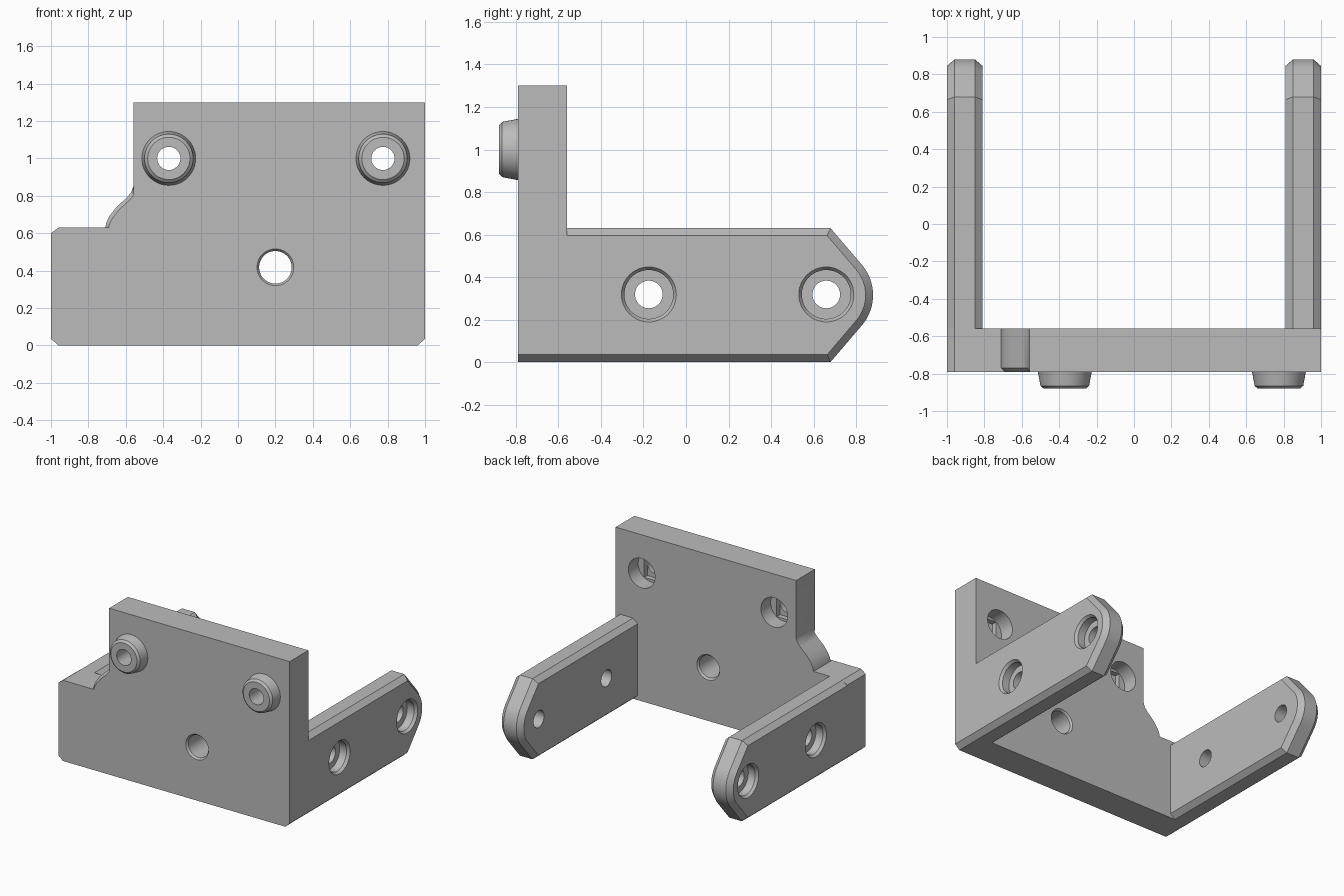
import bpy, bmesh
from math import cos, sin, pi, radians

cube = bpy.data.objects.get("Cube")
if cube:
    bpy.data.objects.remove(cube)

grey = bpy.data.materials.new("mid_grey")
grey.use_nodes = True
grey.diffuse_color = (0.5, 0.5, 0.5, 1)
grey.node_tree.nodes["Principled BSDF"].inputs["Base Color"].default_value = (0.5, 0.5, 0.5, 1)


def loft(name, rings, closed=False):
    """Skin matching rings; cap the ends, or join them into a loop."""
    bm = bmesh.new()
    loops = [[bm.verts.new(p) for p in ring] for ring in rings]
    count = len(loops[0])
    pairs = list(zip(loops, loops[1:]))
    if closed:
        pairs.append((loops[-1], loops[0]))
    else:
        bm.faces.new(loops[0])
        bm.faces.new(loops[-1])
    for a, b in pairs:
        for i in range(count):
            j = (i + 1) % count
            bm.faces.new((a[i], a[j], b[j], b[i]))
    bmesh.ops.recalc_face_normals(bm, faces=bm.faces)
    mesh = bpy.data.meshes.new(name)
    bm.to_mesh(mesh)
    bm.free()
    mesh.materials.append(grey)
    obj = bpy.data.objects.new(name, mesh)
    bpy.context.collection.objects.link(obj)
    return obj


def revolve(name, axis, u, z, profile, closed=False, sides=48):
    """Turn (radius, position) pairs about an x or y axis through (u, z)."""
    rings = []
    for r, pos in profile:
        ring = []
        for i in range(sides):
            a = 2 * pi * i / sides
            p, q = u + r * cos(a), z + r * sin(a)
            ring.append((pos, p, q) if axis == "X" else (p, pos, q))
        rings.append(ring)
    return loft(name, rings, closed)


def box(name, x0, x1, y0, y1, z0, z1):
    return loft(name, [[(x0, y, z0), (x1, y, z0), (x1, y, z1), (x0, y, z1)] for y in (y0, y1)])


def select(obj):
    bpy.ops.object.select_all(action="DESELECT")
    obj.select_set(True)
    bpy.context.view_layer.objects.active = obj


def cut(obj, cutter):
    cutter.hide_render = True
    select(obj)
    mod = obj.modifiers.new("cut", "BOOLEAN")
    mod.operation = "DIFFERENCE"
    mod.solver = "EXACT"
    mod.object = cutter
    bpy.ops.object.modifier_apply(modifier=mod.name)
    bpy.data.objects.remove(cutter)


def finish(obj):
    select(obj)
    bpy.ops.object.shade_smooth_by_angle(angle=radians(28))


FRONT, BACK = -0.79, -0.56

# Upright plate with a curved step on its right side
curve = [(-0.56, 0.85), (-0.57, 0.82), (-0.595, 0.79), (-0.65, 0.74),
         (-0.685, 0.695), (-0.703, 0.66), (-0.71, 0.63)]
inset = [(-0.56, 0.825)] + [(x + 0.014, z - 0.014) for x, z in curve[1:-1]] + [(-0.69, 0.63)]


def plate_ring(step, y):
    outline = [(-1, 0.6), (-1, 0.035), (-0.96, 0), (0.96, 0), (1, 0.035), (1, 1.3), (-0.56, 1.3)]
    return [(x, y, z) for x, z in outline + step + [(-0.96, 0.63)]]


plate = loft("upright_plate", [plate_ring(inset, FRONT), plate_ring(curve, FRONT + 0.02),
                               plate_ring(curve, BACK)])

# Middle hole, eased at both faces
cut(plate, revolve("middle_cutter", "Y", 0.2, 0.418,
                   [(0.102, FRONT - 0.005), (0.087, FRONT + 0.015),
                    (0.087, BACK - 0.015), (0.102, BACK + 0.005)]))

# Bosses on the front, with screw recesses and a bridging slot behind
for side, x in (("right", -0.37), ("left", 0.775)):
    z = 1.0
    cut(plate, revolve("recess_cutter", "Y", x, z, [(0.115, -0.68), (0.115, BACK + 0.05)]))
    cut(plate, box("slot_cutter", x - 0.062, x + 0.062, -0.72, -0.66, z - 0.095, z + 0.095))
    cut(plate, revolve("bore_cutter", "Y", x, z, [(0.062, FRONT - 0.05), (0.062, -0.65)]))
    finish(revolve(side + "_boss", "Y", x, z,
                   [(0.062, FRONT), (0.144, FRONT), (0.13, -0.865), (0.113, -0.88), (0.062, -0.88)],
                   closed=True))
finish(plate)


# Side arms with bevelled edges and rounded, pointed ends
def arm_ring(x, d):
    corner, mid, radius = 0.68 - 0.45 * d, 0.315, 0.22 - d
    pts = [(BACK, d), (corner, d)]
    for i in range(17):
        a = radians(-39 + 78 * i / 16)
        pts.append((0.66 + radius * cos(a), mid + radius * sin(a)))
    pts += [(corner, 0.63 - d), (BACK, 0.63 - d)]
    return [(x, y, z) for y, z in pts]


for side, s in (("left", 1), ("right", -1)):
    arm = loft(side + "_arm", [arm_ring(s * x, d) for x, d in
                               ((1, 0.035), (0.96, 0), (0.85, 0), (0.81, 0.035))])
    for y in (-0.175, 0.66):
        cut(arm, revolve("arm_cutter", "X", y, 0.318,
                         [(r, s * x) for r, x in ((0.133, 1.005), (0.115, 0.98), (0.115, 0.92),
                                                  (0.065, 0.92), (0.065, 0.75))]))
    finish(arm)
